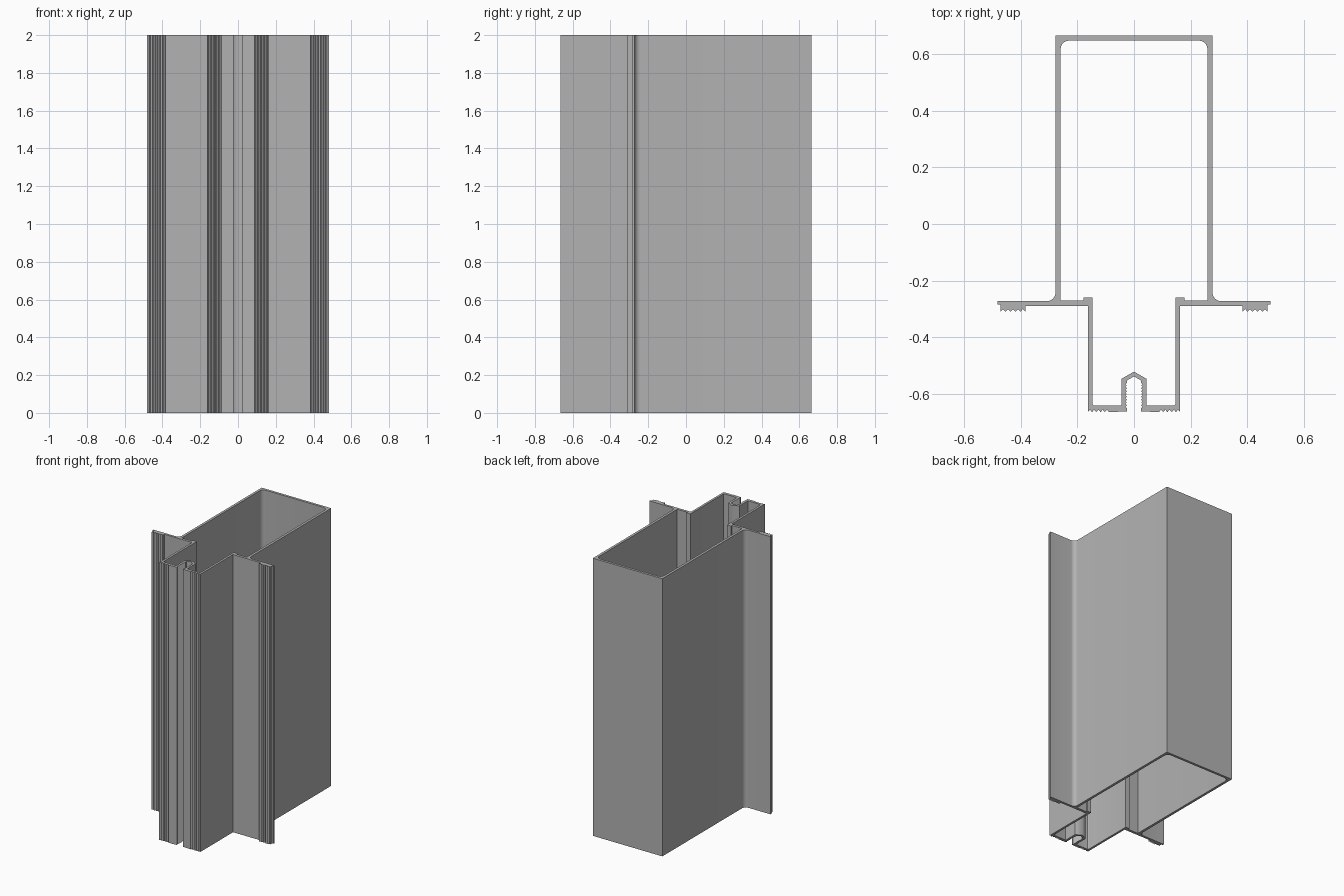
import bpy
import bmesh
from math import cos, sin, radians
from mathutils import Vector

HEIGHT = 2.0

cube = bpy.data.objects.get("Cube")
if cube:
    bpy.data.objects.remove(cube, do_unlink=True)


def arc(cx, cy, r, start, end, steps=6):
    """Points of a rounded corner."""
    angles = [radians(start + (end - start) * i / steps) for i in range(steps + 1)]
    return [(cx + r * cos(a), cy + r * sin(a)) for a in angles]


def teeth(a, b, count, valley):
    """Serrated line from a to b; valleys are offset by the given vector."""
    a, b, valley = Vector(a), Vector(b), Vector(valley)
    points = []
    for i in range(count):
        tip = a.lerp(b, i / count)
        low = a.lerp(b, (i + 0.5) / count) + valley
        points += [tuple(tip), tuple(low)]
    return points + [tuple(b)]


# Right half of the cross-section: outside surface, back to front
half = [(0, 0.665), (0.277, 0.665)]
half += arc(0.307, -0.242, 0.03, 180, 270)
half += [(0.482, -0.272), (0.482, -0.284), (0.471, -0.284)]
# Serrated gasket pad under the flange
half += teeth((0.471, -0.309), (0.383, -0.309), 5, (0, 0.009))
half += [(0.383, -0.289), (0.163, -0.289)]
# Serrated front foot, flat land and gripping screw slot
half += teeth((0.163, -0.664), (0.088, -0.664), 5, (0, 0.009))
half += [(0.025, -0.661)]
half += teeth((0.025, -0.65), (0.025, -0.56), 9, (0.005, 0))
half += [(0.025, -0.552), (0, -0.538)]
# Inside surface, front to back
half += [(0, -0.521), (0.044, -0.546), (0.044, -0.641)]
half += arc(0.138, -0.632, 0.009, 270, 360, 3)
half += [(0.147, -0.259), (0.178, -0.259), (0.178, -0.27), (0.259, -0.27)]
half += arc(0.229, 0.617, 0.03, 0, 90)
half += [(0, 0.647)]

# Extrude the half section and open it on the mirror plane
bm = bmesh.new()
face = bm.faces.new([bm.verts.new((x, y, 0)) for x, y in half])
swept = bmesh.ops.extrude_face_region(bm, geom=[face], use_keep_orig=True)
top = [v for v in swept["geom"] if isinstance(v, bmesh.types.BMVert)]
bmesh.ops.translate(bm, verts=top, vec=(0, 0, HEIGHT))
bmesh.ops.recalc_face_normals(bm, faces=bm.faces[:])
seam = [f for f in bm.faces if all(abs(v.co.x) < 1e-5 for v in f.verts)]
bmesh.ops.delete(bm, geom=seam, context="FACES")
mesh = bpy.data.meshes.new("extruded_frame_profile")
bm.to_mesh(mesh)
bm.free()

profile = bpy.data.objects.new("extruded_frame_profile", mesh)
bpy.context.scene.collection.objects.link(profile)

# Plain grey metal
grey = bpy.data.materials.new("plain_grey")
grey.use_nodes = True
colour = (0.45, 0.45, 0.45, 1)
grey.diffuse_color = colour
grey.node_tree.nodes["Principled BSDF"].inputs["Base Color"].default_value = colour
mesh.materials.append(grey)

# Left half
mirror = profile.modifiers.new("mirror", "MIRROR")
mirror.use_axis[0] = True
mirror.use_clip = True
mirror.merge_threshold = 0.0005

# Smooth only the rounded corners
bpy.ops.object.select_all(action="DESELECT")
profile.select_set(True)
bpy.context.view_layer.objects.active = profile
bpy.ops.object.shade_smooth_by_angle(angle=radians(25))
